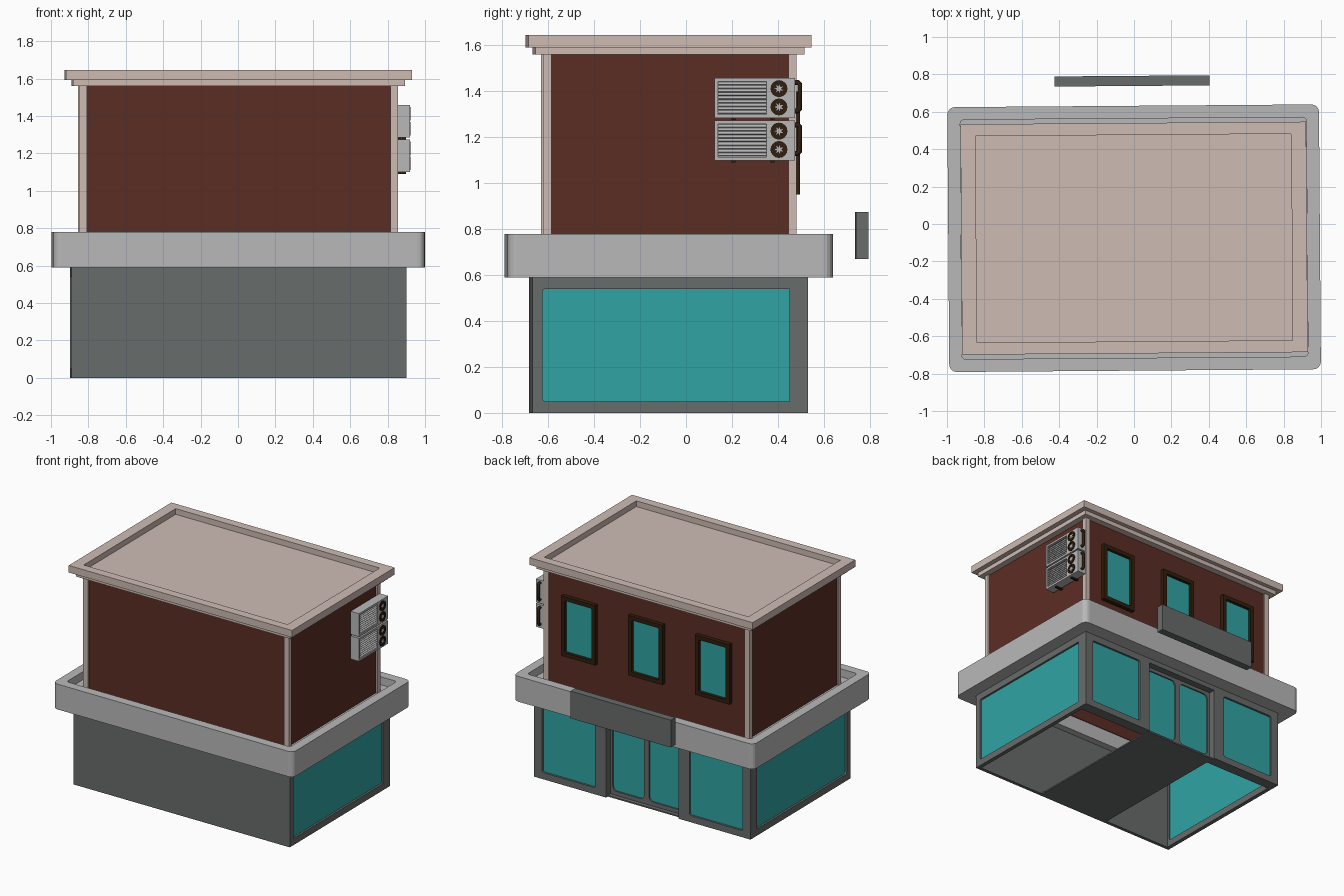
import bpy, bmesh, math
from mathutils import Matrix

if "Cube" in bpy.data.objects:
    bpy.data.objects.remove(bpy.data.objects["Cube"])

CY = -0.076                                  # building centre in y
TURN = Matrix.Rotation(0.0075, 4, 'Z')       # whole model is turned slightly


def mat(name, *c):
    m = bpy.data.materials.new(name)
    m.diffuse_color = (*c, 1)
    m.use_nodes = True
    m.node_tree.nodes["Principled BSDF"].inputs["Base Color"].default_value = m.diffuse_color
    return m


BRICK = mat("red_brown_wall", .105, .026, .017)
DARK = mat("dark_grey", .138, .150, .147)
LIGHT = mat("light_grey", .485, .485, .485)
TRIM = mat("pale_pink_trim", .62, .50, .455)
GLASS = mat("teal_glass", .03, .37, .37)
FRAME = mat("dark_brown", .03, .013, .004)


# planes: (u, v, w) with w pointing outwards
def flat(u, v, w):
    return (u, v + CY, w)


def back(y):
    return lambda u, v, w: (u, y + w, v)


def side(x, s=1):
    return lambda u, v, w: (s * (x + w), u, v)


def finish(name, bm, m):
    bmesh.ops.remove_doubles(bm, verts=bm.verts, dist=1e-5)
    bmesh.ops.recalc_face_normals(bm, faces=bm.faces)
    me = bpy.data.meshes.new(name)
    bm.to_mesh(me)
    bm.free()
    me.transform(TURN)
    me.materials.append(m)
    ob = bpy.data.objects.new(name, me)
    bpy.context.collection.objects.link(ob)
    return ob


def loop(cu, cv, hu, hv, r, w, n=4):
    pts = []
    for k, (sx, sy) in enumerate(((1, 1), (-1, 1), (-1, -1), (1, -1))):
        for i in range(n + 1):
            a = (k + i / n) * math.pi / 2
            pts.append((cu + sx * (hu - r) + r * math.cos(a),
                        cv + sy * (hv - r) + r * math.sin(a), w))
    return pts


def loft(name, m, place, loops, closed=True):
    """Skin rounded rectangles (cu, cv, hu, hv, r, w); closed = ring, else capped."""
    bm = bmesh.new()
    rows = [[bm.verts.new(place(*p)) for p in loop(*l)] for l in loops]
    pairs = list(zip(rows, rows[1:]))
    if closed:
        pairs.append((rows[-1], rows[0]))
    else:
        bm.faces.new(rows[0])
        bm.faces.new(rows[-1])
    for a, b in pairs:
        for i in range(len(a)):
            j = (i + 1) % len(a)
            bm.faces.new((a[i], a[j], b[j], b[i]))
    return finish(name, bm, m)


def box(name, m, x0, x1, y0, y1, z0, z1, tilt=0):
    bm = bmesh.new()
    bmesh.ops.create_cube(bm, size=1)
    bm.transform(Matrix.Translation(((x0 + x1) / 2, (y0 + y1) / 2, (z0 + z1) / 2))
                 @ Matrix.Rotation(tilt, 4, 'Y')
                 @ Matrix.Diagonal((x1 - x0, y1 - y0, z1 - z0, 1)))
    return finish(name, bm, m)


def window(name, m, place, outer, inner, r, w0, w1, wg):
    """Frame ring between two rectangles (cu, cv, hu, hv) plus a glass plate."""
    loft(name + "_frame", m, place, [(*outer, 0, w1), (*inner, r, w1),
                                     (*inner, r, w0), (*outer, 0, w0)])
    loft(name + "_glass", GLASS, place, [(*inner, r, wg), (*inner, r, wg - .006)], False)


# ground floor: front wall, floor strip, side windows
YB = CY + .60
box("ground_front_wall", DARK, -.895, .895, CY - .60, CY - .575, 0, .595)
box("entrance_floor", DARK, -.3, .3, CY - .60, YB - .02, 0, .01)
for s, tag in ((1, "right"), (-1, "left")):
    window(tag + "_shop_window", DARK, side(.895, s), (CY, .2975, .60, .2975),
           (CY, .295, .556, .245), .015, -.03, 0, -.015)
    # rear shop windows and recessed doors
    window(tag + "_rear_window", DARK, back(YB), (s * .5975, .2975, .2975, .2975),
           (s * .61, .295, .22, .245), .015, -.08, 0, -.015)
    window(tag + "_door", DARK, back(YB), (s * .15, .2825, .15, .2725),
           (s * .15, .285, .13, .245), .035, -.08, -.05, -.06)
box("door_header", DARK, -.3, .3, YB - .08, YB, .555, .595)

# ledge with sunken walkway
loft("ledge", LIGHT, flat, [
    (0, 0, .9935, .708, .04, .59), (0, 0, .9935, .708, .04, .78),
    (0, 0, .925, .64, .02, .78), (0, 0, .925, .64, .02, .72),
    (0, 0, .825, .522, 0, .72), (0, 0, .825, .522, 0, .59)])

# upper storey walls and corner posts
loft("upper_walls", BRICK, flat, [
    (0, 0, .84, .537, 0, .70), (0, 0, .84, .537, 0, 1.57),
    (0, 0, .82, .517, 0, 1.57), (0, 0, .82, .517, 0, .70)])
for sx in (-1, 1):
    for sy in (-1, 1):
        xs = sorted((sx * .812, sx * .852))
        ys = sorted((CY + sy * .516, CY + sy * .55))
        box("corner_post", TRIM, *xs, *ys, .715, 1.57)

# stepped roof with sunken top
loft("roof", TRIM, flat, [
    (0, 0, .887, .585, 0, 1.56), (0, 0, .887, .585, 0, 1.592),
    (0, 0, .924, .616, 0, 1.592), (0, 0, .924, .616, 0, 1.645),
    (0, 0, .844, .552, 0, 1.645), (0, 0, .844, .552, 0, 1.602)], False)

# upper windows
for i in (-1, 0, 1):
    window("upper_window", FRAME, back(CY + .537), (i * .555, 1.175, .142, .225),
           (i * .555, 1.175, .112, .195), .01, -.005, .03, .008)

# hanging sign board
box("sign_board", DARK, -.42, .41, .738, .792, .67, .875)

# two air conditioners
for zc in (1.372, 1.187):
    P = side(.85)
    loft("aircon_body", LIGHT, P, [
        (.293, zc, .175, .087, 0, 0), (.293, zc, .175, .087, 0, .07),
        (.238, zc, .105, .072, 0, .07), (.238, zc, .105, .072, 0, .05)], False)
    for k in range(9):
        z = zc - .062 + k * .0155
        box("aircon_slat", LIGHT, .901, .918, .133, .343, z - .002, z + .002, .7)
    for dz in (-.04, .04):
        c = (.398, zc + dz)
        loft("fan_rim", FRAME, P, [(*c, .037, .037, .037, .069), (*c, .037, .037, .037, .076),
                                   (*c, .026, .026, .026, .076), (*c, .026, .026, .026, .069)])
        loft("fan_disc", FRAME, P, [(*c, .028, .028, .028, .069),
                                    (*c, .028, .028, .028, .072)], False)
        # light star of blades
        bm = bmesh.new()
        ring = [bm.verts.new(P(c[0] + r * math.cos(a), c[1] + r * math.sin(a), .074))
                for a, r in ((i * math.pi / 7, .021 if i % 2 else .009) for i in range(14))]
        bm.faces.new(ring)
        bmesh.ops.solidify(bm, geom=bm.faces[:], thickness=.003)
        finish("fan_blades", bm, LIGHT)
    for y in (.20, .37):
        box("aircon_foot", FRAME, .84, .90, y - .008, y + .008, zc - .097, zc - .086)
    # pipe loop on the rear end
    cu = bpy.data.curves.new("aircon_pipe", 'CURVE')
    cu.dimensions = '3D'
    cu.bevel_depth = .011
    cu.bevel_resolution = 2
    cu.use_fill_caps = True
    sp = cu.splines.new('POLY')
    path = [(.46, .062), (.48, .062), (.488, .054), (.488, -.054), (.48, -.062), (.46, -.062)]
    sp.points.add(len(path) - 1)
    for p, (y, dz) in zip(sp.points, path):
        p.co = (.885, y, zc + .005 + dz, 1)
    cu.materials.append(FRAME)
    ob = bpy.data.objects.new("aircon_pipe", cu)
    ob.matrix_world = TURN
    bpy.context.collection.objects.link(ob)
    bpy.ops.object.select_all(action='DESELECT')
    ob.select_set(True)
    bpy.context.view_layer.objects.active = ob
    bpy.ops.object.convert(target='MESH')
